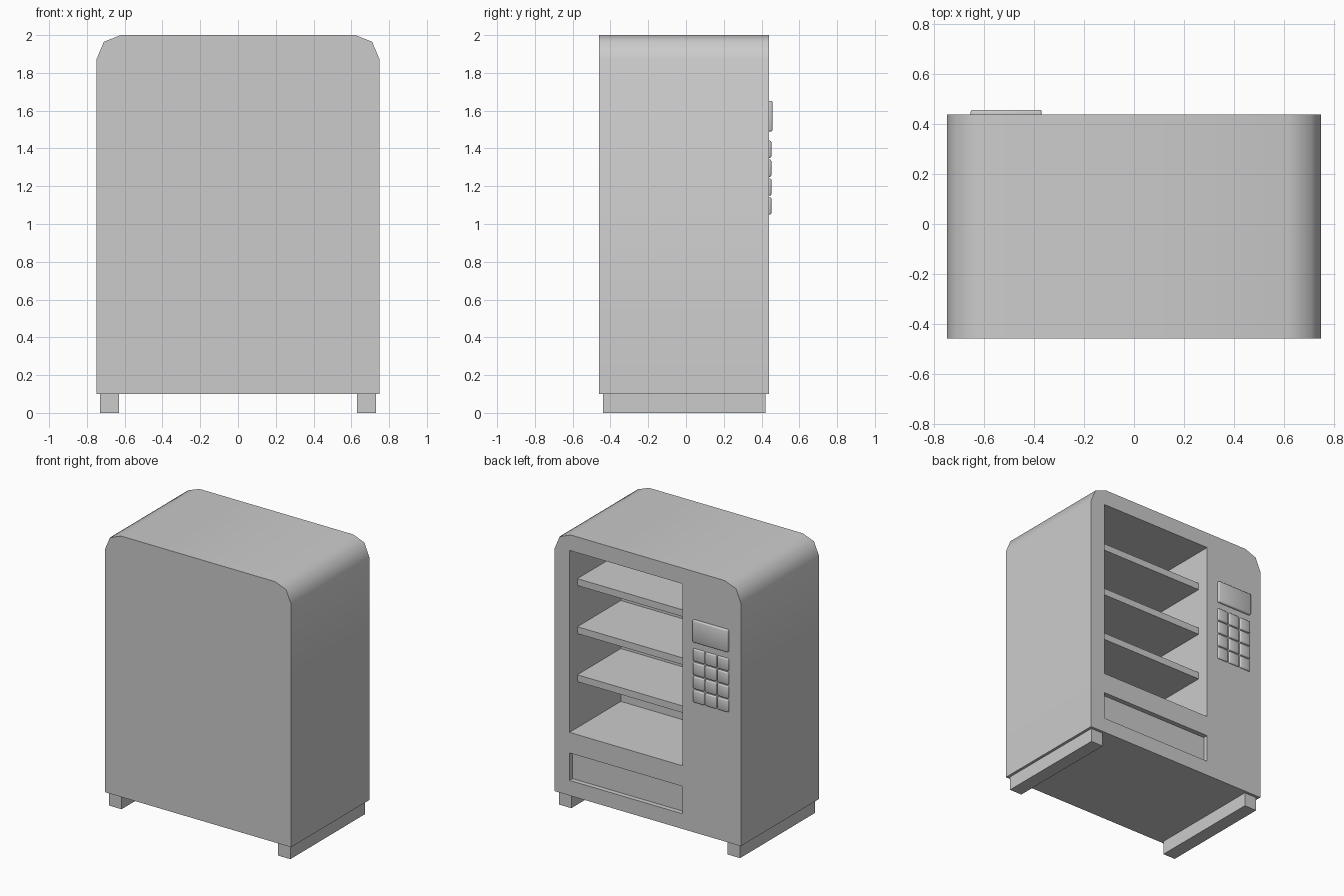
import bpy, bmesh
from math import radians

if "Cube" in bpy.data.objects:
    bpy.data.objects.remove(bpy.data.objects["Cube"])


def select_only(ob):
    bpy.ops.object.select_all(action='DESELECT')
    ob.select_set(True)
    bpy.context.view_layer.objects.active = ob


def box(name, x, y, z):
    """Box from (min, max) pairs on each axis."""
    bm = bmesh.new()
    bmesh.ops.create_cube(bm, size=1)
    for v in bm.verts:
        v.co = [r[0] if c < 0 else r[1] for c, r in zip(v.co, (x, y, z))]
    me = bpy.data.meshes.new(name)
    bm.to_mesh(me)
    bm.free()
    ob = bpy.data.objects.new(name, me)
    bpy.context.collection.objects.link(ob)
    return ob


def button(name, x, y, z, r):
    """Softly shaded box with rounded outer edges."""
    ob = box(name, x, y, z)
    bev = ob.modifiers.new("round", 'BEVEL')
    bev.width, bev.segments = r, 2
    select_only(ob)
    bpy.ops.object.modifier_apply(modifier=bev.name)
    bpy.ops.object.shade_smooth()
    return ob


BACK, FACE = -0.46, 0.44

# Cabinet: rounded-top profile extruded through the depth
half = [(0.75, 0.10), (0.75, 1.87), (0.71, 1.965), (0.62, 2.0)]
profile = half + [(-x, z) for x, z in reversed(half)]
bm = bmesh.new()
face = bm.faces.new([bm.verts.new((x, BACK, z)) for x, z in profile])
ext = bmesh.ops.extrude_face_region(bm, geom=[face])
bmesh.ops.translate(bm, vec=(0, FACE - BACK, 0),
                    verts=[g for g in ext["geom"] if isinstance(g, bmesh.types.BMVert)])
bmesh.ops.recalc_face_normals(bm, faces=bm.faces)
me = bpy.data.meshes.new("cabinet")
bm.to_mesh(me)
bm.free()
cabinet = bpy.data.objects.new("cabinet", me)
bpy.context.collection.objects.link(cabinet)

# Display window and dispensing slot cut into the +y face
X_OPEN = (-0.28, 0.63)
cutters = [box("window_cutter", X_OPEN, (-0.15, 0.6), (0.56, 1.885)),
           box("slot_cutter", X_OPEN, (FACE - 0.035, 0.6), (0.21, 0.41))]
for c in cutters:
    mod = cabinet.modifiers.new(c.name, 'BOOLEAN')
    mod.operation, mod.solver, mod.object = 'DIFFERENCE', 'EXACT', c
    select_only(cabinet)
    bpy.ops.object.modifier_apply(modifier=mod.name)
    bpy.data.objects.remove(c)
select_only(cabinet)
bpy.ops.object.shade_smooth_by_angle(angle=radians(55))

# Shelves
for i, z in enumerate((0.92, 1.27, 1.62)):
    box(f"shelf_{i + 1}", X_OPEN, (-0.15, 0.35), (z - 0.025, z + 0.025))

# Feet rails
for side, x in (("left", (-0.73, -0.63)), ("right", (0.63, 0.73))):
    box(f"foot_{side}", x, (-0.44, 0.42), (0.0, 0.10))

# Screen and keypad
button("screen", (-0.655, -0.37), (0.42, 0.458), (1.49, 1.652), 0.008)
for row in range(4):
    for col in range(3):
        x, z = -0.655 + col * 0.0975, 1.05 + row * 0.1
        button(f"key_{row + 1}_{col + 1}", (x, x + 0.09), (0.42, 0.452), (z, z + 0.091), 0.008)
